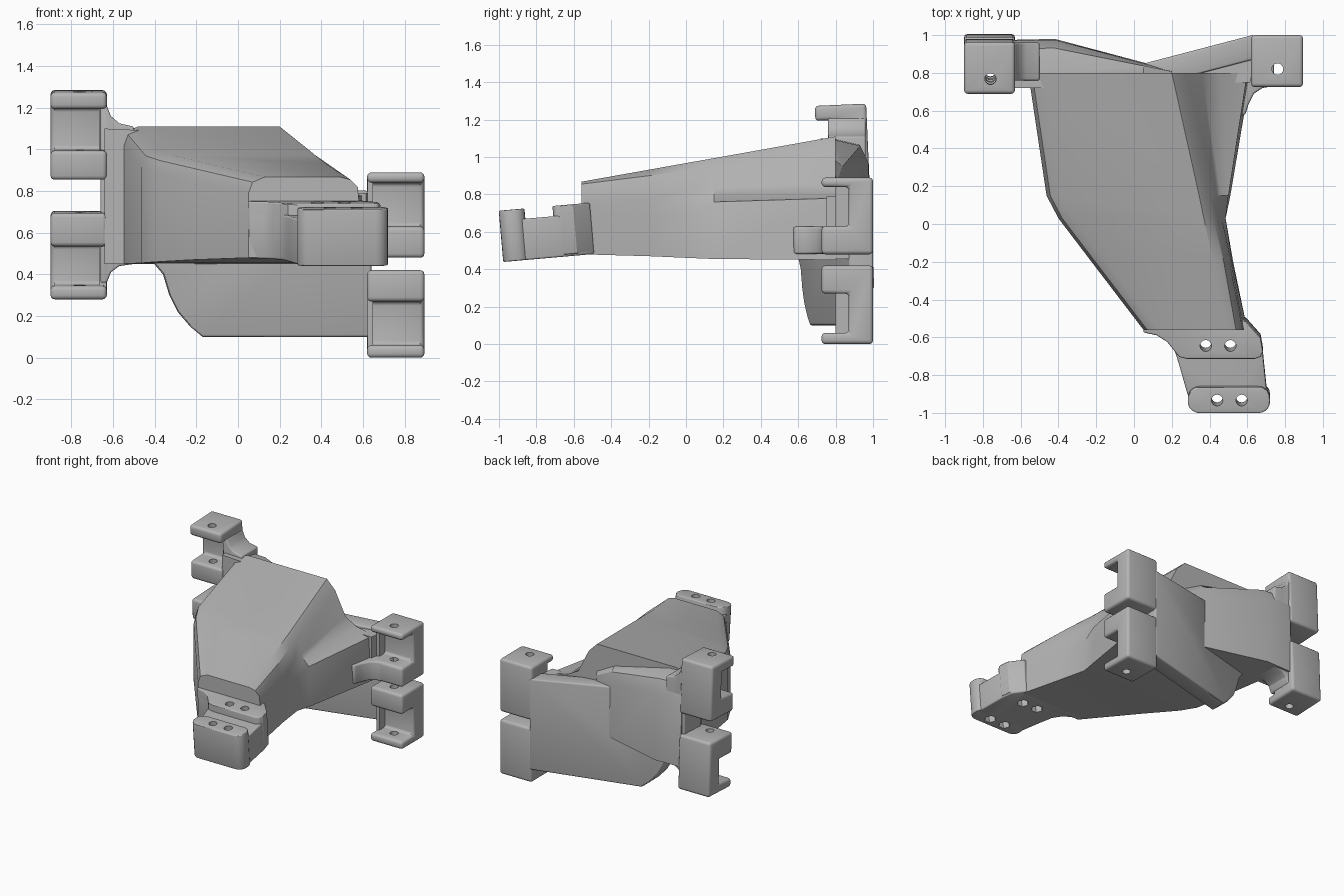
import bpy, bmesh
from math import radians, cos, sin, pi
from mathutils import Matrix, Vector

cube = bpy.data.objects.get("Cube")
if cube:
    bpy.data.objects.remove(cube, do_unlink=True)

grey = bpy.data.materials.new("cast_grey")
grey.use_nodes = True
colour = (0.46, 0.46, 0.46, 1)
grey.diffuse_color = colour
bsdf = next(n for n in grey.node_tree.nodes if n.type == 'BSDF_PRINCIPLED')
bsdf.inputs["Base Color"].default_value = colour
bsdf.inputs["Roughness"].default_value = 0.6


def bake(ob):
    """Replace the mesh by its evaluated result and drop the modifiers."""
    dg = bpy.context.evaluated_depsgraph_get()
    dg.update()
    mesh = bpy.data.meshes.new_from_object(ob.evaluated_get(dg))
    ob.modifiers.clear()
    ob.data = mesh


def loft(name, axis, sections, bevel=0.0):
    """Skin rings of 2D points, given as (position, points), along an axis."""
    place = {'x': lambda t, u, v: (t, u, v),
             'y': lambda t, u, v: (u, t, v),
             'z': lambda t, u, v: (u, v, t)}[axis]
    bm = bmesh.new()
    rings = [[bm.verts.new(place(t, u, v)) for u, v in pts] for t, pts in sections]
    n = len(rings[0])
    for a, b in zip(rings, rings[1:]):
        for i in range(n):
            j = (i + 1) % n
            bm.faces.new((a[i], a[j], b[j], b[i]))
    bm.faces.new(rings[0])
    bm.faces.new(rings[-1])
    bmesh.ops.recalc_face_normals(bm, faces=bm.faces)
    mesh = bpy.data.meshes.new(name)
    bm.to_mesh(mesh)
    bm.free()
    mesh.materials.append(grey)
    ob = bpy.data.objects.new(name, mesh)
    bpy.context.collection.objects.link(ob)
    if bevel:
        mod = ob.modifiers.new("round", 'BEVEL')
        mod.width = bevel
        mod.segments = 3
        mod.limit_method = 'ANGLE'
        mod.angle_limit = radians(40)
        bake(ob)
    return ob


def prism(name, axis, pts, t0, t1, bevel=0.0):
    return loft(name, axis, [(t0, pts), (t1, pts)], bevel)


def drill(ob, x, y, radius, z0, z1, sides=24):
    """Cut a vertical hole."""
    ring = [(x + radius * cos(2 * pi * i / sides), y + radius * sin(2 * pi * i / sides))
            for i in range(sides)]
    cutter = prism("drill_cutter", 'z', ring, z0, z1)
    cutter.hide_render = True
    mod = ob.modifiers.new("hole", 'BOOLEAN')
    mod.operation = 'DIFFERENCE'
    mod.solver = 'EXACT'
    mod.object = cutter
    bake(ob)
    bpy.data.objects.remove(cutter, do_unlink=True)


def tilt(ob, y, z, degrees):
    c = Vector((0, y, z))
    ob.data.transform(Matrix.Translation(c) @ Matrix.Rotation(radians(degrees), 4, 'X')
                      @ Matrix.Translation(-c))


# Main tapered housing, lofted from back to front
def housing_ring(left, top, bottom, right):
    return [(left, bottom), (left, top - 0.08), (left + 0.02, top - 0.025),
            (left + 0.08, top)] + right


loft("housing", 'y', [
    (0.8, housing_ring(-0.56, 1.11, 0.45, [(0.2, 1.11), (0.27, 1.04), (0.36, 0.86),
                                           (0.45, 0.81), (0.6, 0.78), (0.62, 0.45)])),
    (0.15, housing_ring(-0.463, 0.994, 0.455, [(0.345, 0.994), (0.4, 0.94), (0.44, 0.84),
                                               (0.46, 0.8), (0.5, 0.76), (0.51, 0.455)])),
    (0.03, housing_ring(-0.4, 0.973, 0.46, [(0.37, 0.973), (0.42, 0.93), (0.455, 0.83),
                                            (0.465, 0.79), (0.485, 0.7), (0.485, 0.46)])),
    (-0.2, housing_ring(-0.225, 0.932, 0.47, [(0.42, 0.932), (0.475, 0.9), (0.505, 0.83),
                                              (0.515, 0.77), (0.52, 0.68), (0.525, 0.47)])),
    (-0.56, housing_ring(0.05, 0.868, 0.48, [(0.49, 0.868), (0.54, 0.855), (0.575, 0.82),
                                             (0.58, 0.76), (0.585, 0.68), (0.6, 0.48)])),
])


# Rear wedge running to the right-hand hinge
def wedge_ring(top, back):
    return [(0.72, 0.45), (0.72, top), (0.8, top), (0.8 + (back - 0.8) * 0.75, top - 0.03),
            (back, top - 0.12), (back + 0.005, 0.45)]


loft("rear_wedge", 'x', [(-0.64, wedge_ring(1.1, 0.97)), (-0.42, wedge_ring(1.09, 0.975)),
                         (0.05, wedge_ring(0.98, 0.85)), (0.2, wedge_ring(0.9, 0.81))])

# Flared flange between the wedge and the right-hand hinge
prism("right_flange", 'y', [(-0.66, 0.36), (-0.63, 0.36), (-0.61, 0.41), (-0.57, 0.44),
                            (-0.5, 0.45), (-0.5, 1.11), (-0.57, 1.125), (-0.61, 1.16),
                            (-0.63, 1.21), (-0.66, 1.21)], 0.76, 0.96, 0.01)

# Slanted back plate hanging from the left-hand hinge
plate = prism("back_plate", 'y', [(0.64, 0.1), (-0.17, 0.1), (-0.23, 0.15), (-0.29, 0.22),
                                  (-0.33, 0.3), (-0.36, 0.4), (-0.41, 0.46), (-0.41, 0.5),
                                  (0.04, 0.5), (0.04, 0.84), (0.64, 0.8)], 0.87, 1.0, 0.012)
for v in plate.data.vertices:
    v.co.y += min(v.co.x - 0.62, 0) * 0.265

# Arm body and gusset joining the left-hand hinge
prism("left_arm", 'z', [(0.05, 0.75), (0.05, 0.84), (0.62, 0.98), (0.63, 0.86),
                        (0.615, 0.75)], 0.455, 0.79)
prism("left_gusset", 'z', [(0.5, 0.55), (0.59, 0.58), (0.605, 0.63), (0.635, 0.69),
                           (0.68, 0.72), (0.74, 0.73), (0.74, 0.9), (0.5, 0.9)],
      0.482, 0.628, 0.012)


# Four C-shaped hinge lugs: two flanges joined by a rear web
def hinge_lug(name, x0, x1, y0, y1, heights, hole, lean):
    z0, z1, z2, z3 = heights
    web = y1 - 0.13
    lug = prism(name, 'x', [(y1, z0), (y1, z3), (y0, z3), (y0, z2), (web, z2), (web, z1),
                            (y0, z1), (y0, z0)], x0, x1, 0.02)
    drill(lug, hole[0], hole[1], 0.03, z0 - 0.1, z3 + 0.1)
    inner = x1 if x0 < 0 else x0
    step = -0.04 if x0 < 0 else 0.03
    cheek = prism(name + "_cheek", 'x', [(web - 0.07, z0 + 0.02), (web - 0.07, z3 - 0.02),
                                         (y1 - 0.02, z3 - 0.02), (y1 - 0.02, z0 + 0.02)],
                  min(inner, inner + step) + 0.002, max(inner, inner + step) - 0.002)
    for ob in (lug, cheek):
        tilt(ob, 0.85, 0.78, lean)


for label, heights in (("upper", (0.86, 1.0, 1.2, 1.28)), ("lower", (0.285, 0.35, 0.54, 0.7))):
    hinge_lug("right_%s_lug" % label, -0.9, -0.63, 0.71, 0.985, heights, (-0.76, 0.79), 2.5)
for label, heights in (("upper", (0.48, 0.63, 0.84, 0.89)), ("lower", (0.0, 0.06, 0.27, 0.42))):
    hinge_lug("left_%s_lug" % label, 0.62, 0.895, 0.725, 1.0, heights, (0.76, 0.82), 0)

# Front clamp: a base with two raised bars, bolt holes and nut pockets
curve = [(0.05, -0.5), (0.05, -0.56), (0.12, -0.575), (0.175, -0.61), (0.215, -0.66)]
base = prism("clamp_base", 'z', curve + [(0.24, -0.74), (0.285, -0.9), (0.705, -0.9),
                                         (0.68, -0.66), (0.66, -0.58), (0.59, -0.5)],
             0.455, 0.675, 0.01)
rear_bar = prism("clamp_rear_bar", 'z', curve + [(0.24, -0.69), (0.28, -0.7), (0.64, -0.7),
                                                 (0.67, -0.69), (0.683, -0.66), (0.67, -0.59),
                                                 (0.59, -0.5)], 0.465, 0.73, 0.008)
corner = 0.06
front_outline = []
for cx, cy, start in ((0.66, -0.91, 0), (0.345, -0.91, 90), (0.345, -0.928, 180),
                      (0.66, -0.928, 270)):
    for k in range(6):
        a = radians(start + k * 18)
        front_outline.append((cx + corner * cos(a), cy + corner * sin(a)))
front_bar = prism("clamp_front_bar", 'z', front_outline, 0.455, 0.73, 0.008)

for ob, rows in ((base, ((0.38, -0.63), (0.44, -0.92))), (rear_bar, ((0.38, -0.63),)),
                 (front_bar, ((0.44, -0.92),))):
    for x, y in rows:
        for dx in (0, 0.13):
            drill(ob, x + dx, y, 0.03, 0.3, 0.9)
            drill(ob, x + dx, y, 0.042, 0.3, 0.51, 6)
    tilt(ob, -0.8, 0.57, 5)

# Smooth shading with sharp edges kept
for ob in bpy.context.collection.objects:
    if ob.type == 'MESH' and grey.name in ob.data.materials:
        bpy.ops.object.select_all(action='DESELECT')
        ob.select_set(True)
        bpy.context.view_layer.objects.active = ob
        bpy.ops.object.shade_smooth_by_angle(angle=radians(30))
